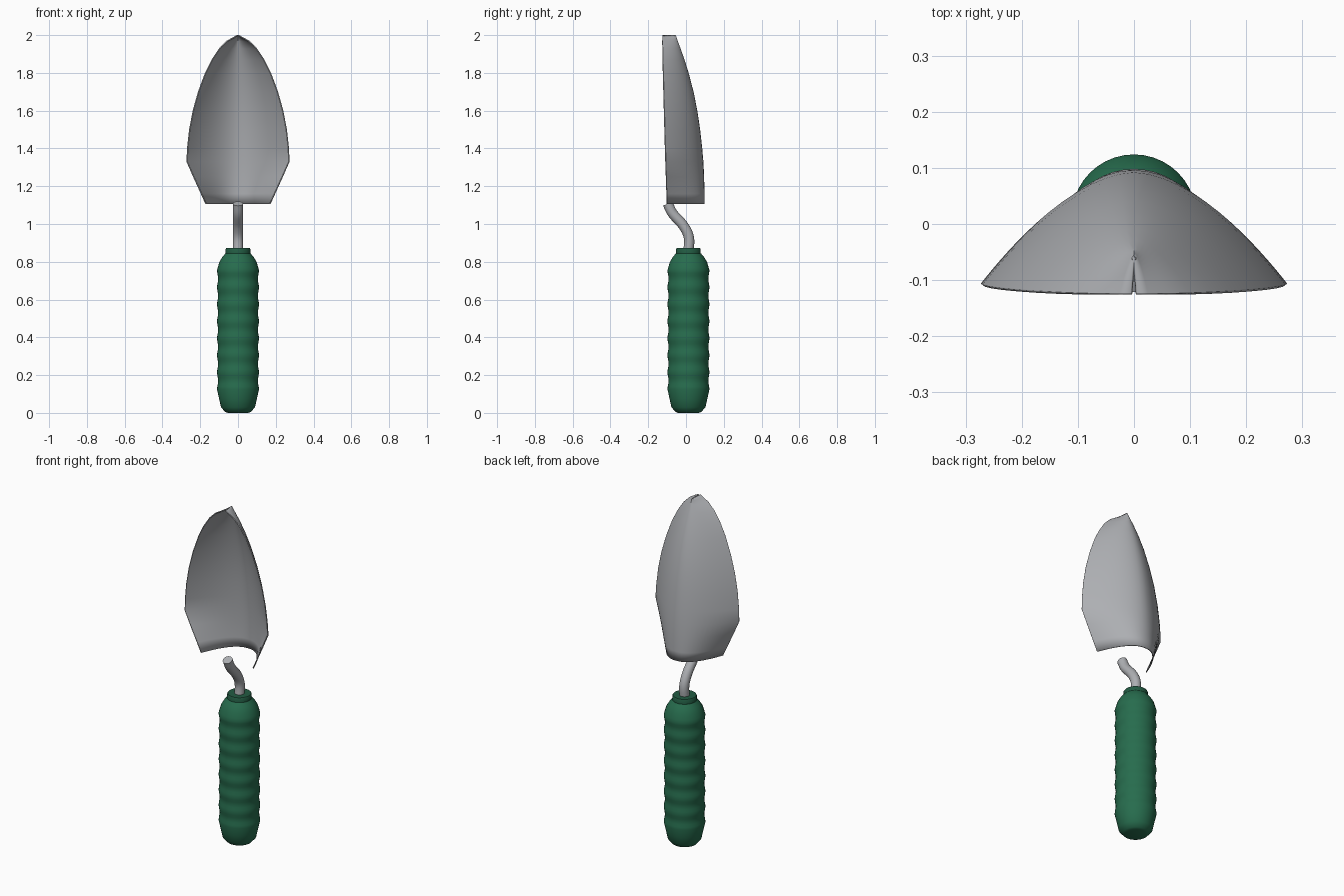
import bpy, bmesh, math
from mathutils import Vector

if "Cube" in bpy.data.objects:
    bpy.data.objects.remove(bpy.data.objects["Cube"])


def material(name, rgb):
    m = bpy.data.materials.new(name)
    m.use_nodes = True
    m.diffuse_color = (*rgb, 1)
    m.node_tree.nodes["Principled BSDF"].inputs["Base Color"].default_value = (*rgb, 1)
    return m


steel = material("brushed steel", (0.42, 0.43, 0.45))
green = material("green rubber", (0.02, 0.15, 0.075))
dark_green = material("dark green plastic", (0.016, 0.105, 0.055))


def grid_object(name, rows, mat, closed=False, caps=False, angle=40):
    """Skin a list of equal-length point rows with quads."""
    bm = bmesh.new()
    vs = [[bm.verts.new(p) for p in row] for row in rows]
    n = len(rows[0])
    for a, b in zip(vs, vs[1:]):
        for i in range(n if closed else n - 1):
            j = (i + 1) % n
            bm.faces.new((a[i], a[j], b[j], b[i]))
    if caps:
        bm.faces.new(vs[0][::-1])
        bm.faces.new(vs[-1])
    bmesh.ops.recalc_face_normals(bm, faces=bm.faces)
    me = bpy.data.meshes.new(name)
    bm.to_mesh(me)
    bm.free()
    me.materials.append(mat)
    ob = bpy.data.objects.new(name, me)
    bpy.context.collection.objects.link(ob)
    bpy.ops.object.select_all(action="DESELECT")
    ob.select_set(True)
    bpy.context.view_layer.objects.active = ob
    bpy.ops.object.shade_smooth_by_angle(angle=math.radians(angle))
    return ob


def lathe(name, profile, mat, y, sides=40):
    rows = [[(r * math.cos(t), y + r * math.sin(t), z)
             for t in (math.tau * i / sides for i in range(sides))] for r, z in profile]
    return grid_object(name, rows, mat, closed=True, caps=True)


# Handle grip: rounded ends with shallow finger waves between them
AXIS_Y = 0.013
low = [(0.055, 0), (0.068, 0.005), (0.09, 0.03), (0.1, 0.075)]
high = [(0.107, 0.77), (0.098, 0.8), (0.083, 0.825), (0.066, 0.845)]
waves = [(0.108 + 0.003 * math.cos(math.tau * (z - 0.125) / 0.09), z)
         for z in (0.125 + 0.015 * i for i in range(43))]
lathe("handle_grip", low + waves + high, green, AXIS_Y)

# Collar ring on top of the grip
lathe("handle_collar", [(0.06, 0.835), (0.065, 0.84), (0.065, 0.868), (0.062, 0.872)],
      dark_green, AXIS_Y)


# Bent neck rod
def smooth_path(pts, steps=6):
    """Catmull-Rom interpolation through the points."""
    p = [pts[0] * 2 - pts[1]] + pts + [pts[-1] * 2 - pts[-2]]
    out = []
    for a, b, c, d in zip(p, p[1:], p[2:], p[3:]):
        for k in range(steps):
            t = k / steps
            out.append(0.5 * (2 * b + (c - a) * t + (2 * a - 5 * b + 4 * c - d) * t**2
                              + (3 * b - a - 3 * c + d) * t**3))
    return out + [pts[-1]]


neck = smooth_path([Vector((0, y, z)) for y, z in
                    ((0.011, 0.84), (0.016, 0.925), (-0.013, 0.99), (-0.07, 1.055), (-0.097, 1.108))])
rows = []
for i, p in enumerate(neck):
    tangent = (neck[min(i + 1, len(neck) - 1)] - neck[max(i - 1, 0)]).normalized()
    side = Vector((1, 0, 0))
    up = tangent.cross(side)
    rows.append([p + 0.027 * (side * math.cos(t) + up * math.sin(t))
                 for t in (math.tau * k / 20 for k in range(20))])
grid_object("neck_rod", rows, steel, closed=True, caps=True)

# Blade scoop: (height, half width, spine depth, section exponent)
stations = [(1.105, 0.172, 0.098, 2.3), (1.16, 0.197, 0.098, 2.2), (1.25, 0.238, 0.096, 1.95),
            (1.33, 0.273, 0.092, 1.75), (1.4, 0.27, 0.086, 1.75), (1.5, 0.259, 0.075, 1.75),
            (1.6, 0.24, 0.06, 1.75), (1.7, 0.212, 0.04, 1.75), (1.8, 0.175, 0.014, 1.75),
            (1.87, 0.14, -0.008, 1.75), (1.93, 0.1, -0.029, 1.75), (1.97, 0.06, -0.044, 1.7),
            (1.99, 0.025, -0.051, 1.6), (2.0, 0.006, -0.055, 1.5)]
rows = []
for z, w, back, power in stations:
    front = -0.1 - 0.025 * (z - 1.105) / 0.895
    us = [math.sin(math.pi / 2 * (i / 16 - 1)) for i in range(33)]
    rows.append([(w * u, back + (front - back) * abs(u) ** power, z) for u in us])
blade = grid_object("blade_scoop", rows, steel, angle=35)
# Thicken toward the hollow side
solid = blade.modifiers.new("thickness", "SOLIDIFY")
solid.thickness = 0.006
solid.offset = -1 if blade.data.polygons[16].normal.y > 0 else 1
